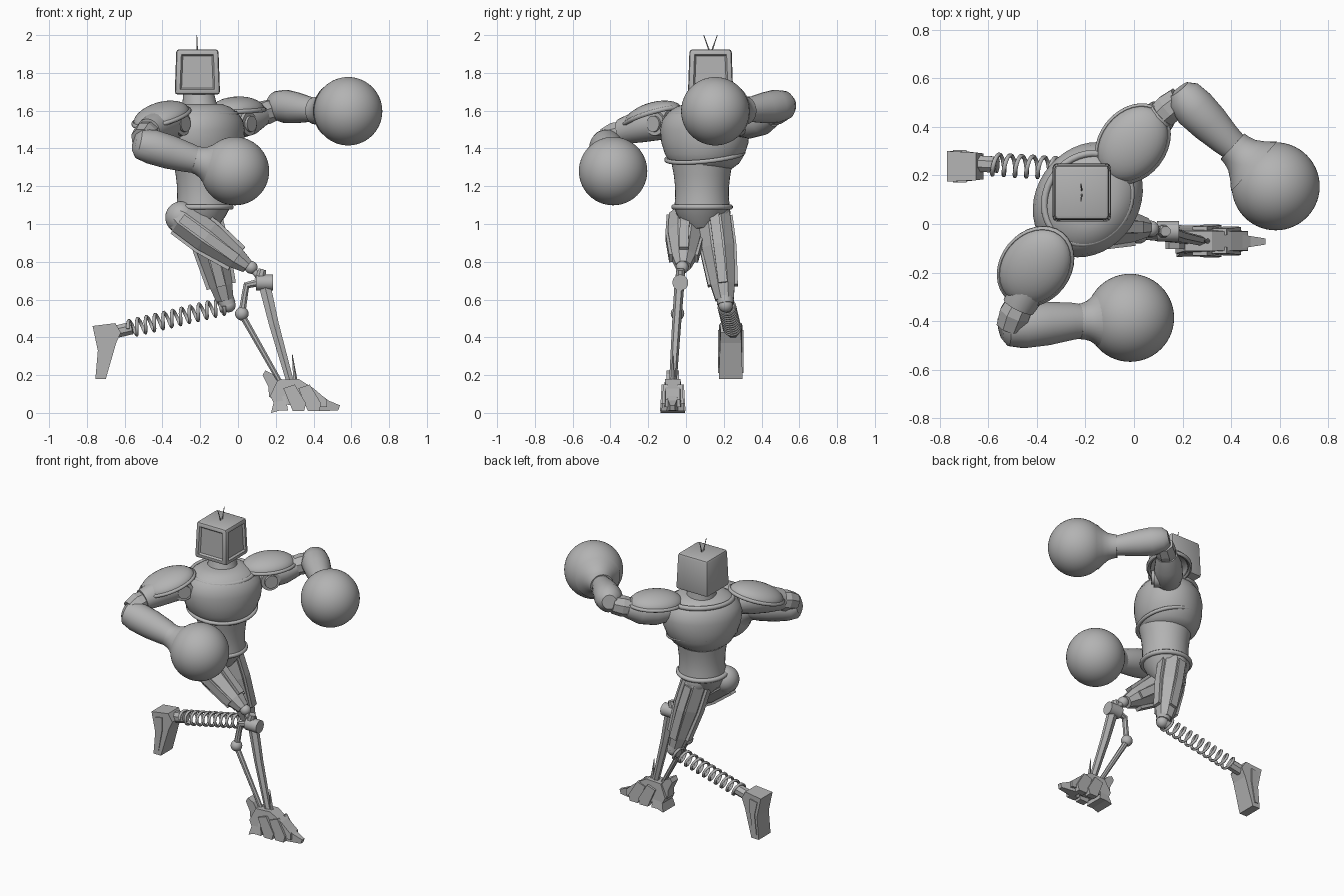
import bpy, bmesh, math
from mathutils import Vector as V, Matrix

cube = bpy.data.objects.get("Cube")
if cube:
    bpy.data.objects.remove(cube, do_unlink=True)

grey = bpy.data.materials.new("plain grey")
grey.use_nodes = True
GREY = (0.45, 0.45, 0.45, 1)
grey.diffuse_color = GREY
grey.node_tree.nodes["Principled BSDF"].inputs["Base Color"].default_value = GREY

Z = V((0, 0, 1))
FACING = V((0.79, -0.61, 0))     # the chest is twisted towards this direction
ACROSS = V((0.61, 0.79, 0))      # line through both shoulders


def finish(name, bm, smooth=0):
    bmesh.ops.recalc_face_normals(bm, faces=bm.faces)
    me = bpy.data.meshes.new(name)
    bm.to_mesh(me)
    bm.free()
    ob = bpy.data.objects.new(name, me)
    bpy.context.collection.objects.link(ob)
    me.materials.append(grey)
    if smooth:
        bpy.ops.object.select_all(action='DESELECT')
        ob.select_set(True)
        bpy.context.view_layer.objects.active = ob
        bpy.ops.object.shade_smooth_by_angle(angle=math.radians(smooth))
    return ob


def tube(name, rings, sides=24, ref=Z, smooth=40, ring_closed=False):
    """Loft through rings (x, y, z, radius[, second radius])."""
    bm = bmesh.new()
    pts = [V(r[:3]) for r in rings]
    n = len(pts)
    loops = []
    for i, r in enumerate(rings):
        if ring_closed:
            t = pts[(i + 1) % n] - pts[i - 1]
        else:
            t = pts[min(i + 1, n - 1)] - pts[max(i - 1, 0)]
        t.normalize()
        side = t.cross(ref).normalized()
        up = side.cross(t)
        a, b = r[3], r[-1]
        loops.append([bm.verts.new(pts[i] + side * a * math.cos(q) + up * b * math.sin(q))
                      for q in (2 * math.pi * (k + 0.5) / sides for k in range(sides))])
    for i in range(n if ring_closed else n - 1):
        p, q = loops[i], loops[(i + 1) % n]
        for k in range(sides):
            j = (k + 1) % sides
            bm.faces.new((p[k], p[j], q[j], q[k]))
    if not ring_closed:
        bm.faces.new(loops[0])
        bm.faces.new(loops[-1])
    return finish(name, bm, smooth)


def ball(name, loc, r, seg=40):
    bm = bmesh.new()
    bmesh.ops.create_uvsphere(bm, u_segments=seg, v_segments=seg // 2, radius=r,
                              matrix=Matrix.Translation(loc))
    return finish(name, bm, 60)


def rod(name, a, b, r, sides=20, r2=None, smooth=40):
    return tube(name, [(*a, r), (*b, r2 or r)], sides,
                V((0, 1, 0)), smooth)


def hoop(name, loc, a, b, thick, tilt=0.0):
    """Elliptical ring lying across the torso, dipping to the front by tilt."""
    rings = []
    for k in range(40):
        q = math.tau * k / 40
        p = V(loc) + ACROSS * a * math.cos(q) + FACING * b * math.sin(q) - Z * tilt * math.sin(q)
        rings.append((*p, thick))
    return tube(name, rings, 8, Z, 60, True)


def prism(name, outline, y, half):
    """Side outline in x and z, with a half width given by half(x, z)."""
    bm = bmesh.new()
    sides = [[bm.verts.new((x, y + s * half(x, z), z)) for x, z in outline] for s in (-1, 1)]
    n = len(outline)
    for s in sides:
        bm.faces.new(s)
    for k in range(n):
        j = (k + 1) % n
        bm.faces.new((sides[0][k], sides[0][j], sides[1][j], sides[1][k]))
    return finish(name, bm)


def shoulder_pad(name, loc, direction, size):
    bm = bmesh.new()
    bmesh.ops.create_uvsphere(bm, u_segments=32, v_segments=16, radius=1)
    bmesh.ops.delete(bm, geom=[v for v in bm.verts if v.co.z < -0.01], context='VERTS')
    x = V(direction).normalized()
    y = Z.cross(x).normalized()
    rot = Matrix((x, y, x.cross(y))).transposed().to_4x4()
    bm.transform(Matrix.Translation(loc) @ rot @ Matrix.Diagonal((*size, 1)))
    ob = finish(name, bm, 50)
    mod = ob.modifiers.new("thickness", 'SOLIDIFY')
    mod.thickness = 0.018
    hoop_pts = []
    for k in range(32):
        q = math.tau * k / 32
        p = V(loc) + x * size[0] * math.cos(q) + y * size[1] * math.sin(q)
        hoop_pts.append((*p, 0.012))
    tube(name + "_rim", hoop_pts, 6, x.cross(y), 60, True)


# Head: a bevelled box with sunken panels
HEAD = V((-0.215, 0.13, 1.805))
bm = bmesh.new()
bmesh.ops.create_cube(bm, size=0.24, matrix=Matrix.Translation(HEAD))
for v in bm.verts:
    if v.co.z > HEAD.z:
        v.co.x += (HEAD.x - v.co.x) * 0.07
        v.co.y += (HEAD.y - v.co.y) * 0.07
bmesh.ops.bevel(bm, geom=bm.edges[:], offset=0.016, segments=2, affect='EDGES', profile=0.5)
bm.normal_update()
panels = [f for f in bm.faces if f.calc_area() > 0.02 and (f.normal.x > 0.9 or f.normal.y < -0.9)]
for f in panels:
    bmesh.ops.inset_individual(bm, faces=[f], thickness=0.016)
    bmesh.ops.inset_individual(bm, faces=[f], thickness=0.012, depth=-0.012)
finish("head", bm, 25)
for k in range(5):
    p = HEAD + V((0.094, -0.06 + 0.03 * k, 0.119))
    rod("head_vent", p, p + V((0, 0.016, 0)), 0.004, 6)
for s in (-1, 1):
    base = HEAD + V((0, 0, 0.11))
    rod("antenna", base + V((0, s * 0.006, 0)), base + V((-0.003, s * 0.036, 0.085)), 0.004, 6, 0.002)

# Neck, chest, waist and belt
tube("neck", [(-.2, .12, 1.58, .105), (-.205, .125, 1.64, .09), (-.21, .13, 1.70, .08)], 32, FACING)
chest = [(1.29, .14, .14), (1.32, .185, .175), (1.37, .22, .197), (1.43, .243, .208), (1.5, .252, .21),
         (1.55, .24, .2), (1.59, .205, .175), (1.62, .16, .14), (1.635, .11, .1)]
tube("chest", [(-.19, .10, z, a, b) for z, a, b in chest], 40, FACING, 50)
hoop("collar", (-.19, .105, 1.59), .195, .17, .015, 0.01)
hoop("chest_lower_rim", (-.19, .1, 1.36), .212, .19, .012, 0.035)
tube("waist", [(-.18, .085, z, r) for z, r in
               ((1.08, .148), (1.14, .142), (1.2, .143), (1.26, .15), (1.34, .165))], 36, FACING, 50)
hoop("belt", (-.185, .085, 1.09), .15, .148, .015)
tube("pelvis", [(-.19, .085, 1.08, .145), (-.19, .085, 1.03, .125), (-.18, .09, .97, .07)], 24, FACING)

# Boxing arms: pads, joints, upper arms, elbows, forearms and round gloves
shoulder_pad("right_shoulder_pad", (-.405, -.175, 1.565), (-.6, -.75, -.3), (.175, .135, .075))
shoulder_pad("left_shoulder_pad", (-.005, .33, 1.6), (.61, .79, .05), (.17, .13, .075))
for side, c in (("right", V((-.355, -.115, 1.53))), ("left", V((-.005, .315, 1.53)))):
    rod(side + "_shoulder_joint", c - FACING * .05, c + FACING * .085, .062, 28)
    rod(side + "_shoulder_cap", c + FACING * .08, c + FACING * .1, .042, 28)
tube("right_upper_arm", [(-.32, -.08, 1.53, .075), (-.38, -.16, 1.53, .088), (-.43, -.25, 1.515, .085),
                         (-.475, -.34, 1.49, .068)])
tube("left_upper_arm", [(-.05, .27, 1.54, .075), (.0, .33, 1.54, .088), (.06, .4, 1.555, .085),
                        (.12, .455, 1.58, .065)])
tube("right_elbow", [(-.465, -.32, 1.49, .06), (-.49, -.37, 1.475, .068), (-.51, -.425, 1.45, .06)], 8, smooth=0)
tube("left_elbow", [(.1, .435, 1.575, .06), (.145, .475, 1.59, .066), (.19, .51, 1.605, .06)], 8, smooth=0)
tube("right_forearm", [(-.55, -.43, 1.43, .045), (-.525, -.425, 1.425, .078), (-.46, -.42, 1.41, .092),
                       (-.36, -.41, 1.38, .09), (-.26, -.4, 1.35, .078), (-.215, -.4, 1.338, .07)])
tube("left_forearm", [(.185, .555, 1.635, .045), (.205, .53, 1.63, .075), (.25, .475, 1.623, .088),
                      (.31, .415, 1.615, .082), (.375, .35, 1.607, .068), (.42, .31, 1.6, .06)])
for side, c, wrist in (("right", V((-.016, -.386, 1.28)), V((-.23, -.402, 1.342))),
                       ("left", V((.583, .155, 1.597)), V((.405, .32, 1.6)))):
    ball(side + "_glove", c, .181, 56)
    steps = ((0, .072), (.1, .075), (.22, .084), (.36, .108), (.5, .14))
    tube(side + "_glove_cuff", [(*wrist.lerp(c, f), r) for f, r in steps], 36, Z, 60)


# Armoured thighs: octagonal shells with long raised plates
def thigh(name, a, b, widths, plate_r):
    a, b = V(a), V(b)
    fracs = (0, .12, .45, .85, 1)
    tube(name, [(*a.lerp(b, f), w, w * 1.05) for f, w in zip(fracs, widths)], 8, V((0, 1, 0)), 0)
    axis = (b - a).normalized()
    s = axis.cross(V((0, 1, 0))).normalized()
    for d in (s, -s, V((0, 1, 0)), V((0, -1, 0))):
        rings = [(*(a.lerp(b, f) + d * (w * .84)), .035, .035) for f, w in zip(fracs[1:4], widths[1:4])]
        tube(name + "_plate", rings, 4, d, 0)


thigh("right_thigh", (-.345, 0, 1.065), (.05, -.015, .775), (.055, .09, .092, .062, .04), .03)
thigh("left_thigh", (-.2, .14, 1.1), (-.07, .205, .6), (.07, .088, .088, .065, .05), .03)
ball("right_hip", (-.3, .005, 1.035), .085)
ball("left_hip", (-.19, .15, 1.06), .085)

# Right prosthetic shin
ball("right_knee_ball", (.07, -.02, .77), .034, 24)
rod("right_knee_link", (.05, -.018, .79), (.13, -.03, .7), .018, 10)
rod("right_knee_axle", (.095, -.03, .69), (.185, -.03, .69), .042, 24)
rod("right_knee_hub", (.115, -.03, .705), (.13, -.03, .76), .03, 8, .022)
tube("right_shin", [(.14, -.035, .68, .036, .026), (.19, -.05, .47, .03, .024),
                    (.28, -.07, .15, .022, .02)], 6, V((0, 1, 0)), 0)
tube("right_calf_arm", [(.11, -.03, .69, .022), (.045, -.035, .675, .02), (.035, -.04, .62, .018),
                        (.02, -.045, .52, .02)], 8, V((0, 1, 0)), 0)
ball("right_calf_joint", (.02, -.045, .525), .036, 20)
rod("right_calf_rod", (.02, -.045, .52), (.23, -.07, .15), .018, 8, .014)
rod("right_shin_spike", (.305, -.07, .15), (.287, -.07, .31), .014, 5, .002, 0)

# Right clawed foot
prism("foot_body", [(.19, .05), (.17, .09), (.21, .175), (.32, .18), (.4, .13), (.47, .07), (.47, .03), (.3, .04)],
      -.07, lambda x, z: .055 - .12 * max(z - .06, 0) - .1 * max(x - .32, 0))
prism("foot_toe", [(.4, .01), (.42, .11), (.48, .065), (.54, .04), (.53, .012)],
      -.072, lambda x, z: .035 - .16 * max(x - .4, 0))
prism("foot_heel_fin", [(.13, .2), (.145, .225), (.185, .205), (.22, .15), (.2, .07), (.165, .085), (.16, .14)],
      -.07, lambda x, z: .032)
prism("foot_heel", [(.175, .0), (.2, .1), (.25, .1), (.265, .012), (.22, .012)],
      -.07, lambda x, z: .066 - .2 * z)
for s in (-1, 1):
    for x in (.27, .35):
        prism("foot_claw", [(x + .02, 0.01), (x - .03, .13), (x + .03, .15), (x + .09, .05), (x + .08, .01)],
              -.07 + s * (.046 - .1 * (x - .27)), lambda x, z: .022 - .06 * z)

# Left spring leg
LOW, HIGH = V((-.58, .245, .445)), V((-.07, .215, .565))
ball("left_knee_ball", (-.05, .21, .57), .038, 24)
rod("left_knee_socket", (-.07, .205, .62), (-.055, .21, .575), .045, 10)
axis = (HIGH - LOW).normalized()
e1 = axis.cross(Z).normalized()
e2 = e1.cross(axis)
TURNS, STEP = 11, 16
coil = []
for k in range(TURNS * STEP + 1):
    q = math.tau * k / STEP
    p = LOW.lerp(HIGH, k / (TURNS * STEP)) + (e1 * math.cos(q) + e2 * math.sin(q)) * .042
    coil.append((*p, .009))
tube("left_shin_spring", coil, 6, axis, 60)
rod("spring_socket", LOW - axis * .07, LOW + axis * .02, .036, 8, smooth=0)
rod("spring_top", HIGH - axis * .03, HIGH + axis * .02, .03, 12)
prism("left_boot", [(-.77, .46), (-.65, .475), (-.62, .425), (-.645, .37), (-.7, .18), (-.755, .18), (-.742, .33)],
      .237, lambda x, z: .063 - .12 * max(x + .7, 0))
for s in (-1, 1):
    prism("boot_side_plate", [(-.745, .43), (-.69, .44), (-.69, .35), (-.715, .21), (-.74, .21), (-.725, .34)],
          .237 + s * .061, lambda x, z: .006)
